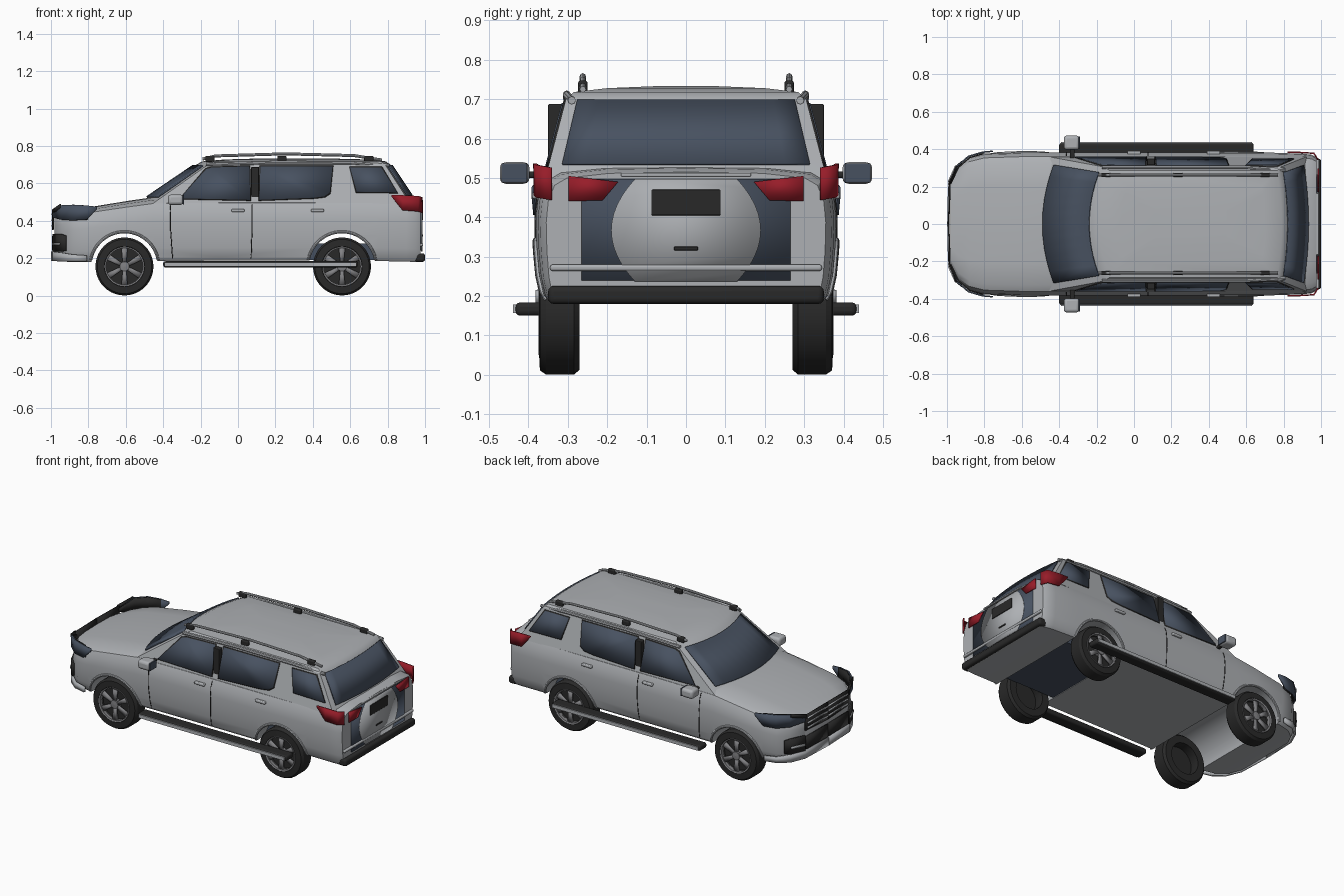
import bpy, bmesh, math
from mathutils import Vector

if "Cube" in bpy.data.objects:
    bpy.data.objects.remove(bpy.data.objects["Cube"])


def material(name, r, g, b):
    m = bpy.data.materials.new(name)
    m.diffuse_color = (r, g, b, 1)
    m.use_nodes = True
    m.node_tree.nodes["Principled BSDF"].inputs["Base Color"].default_value = (r, g, b, 1)
    return m


PAINT = material("silver_paint", .42, .435, .455)
GLASS = material("blue_grey_glass", .064, .083, .118)
BLACK = material("black_trim", .022, .022, .022)
RED = material("red_lamp", .31, .012, .022)
ALLOY = material("wheel_alloy", .22, .22, .23)
parts = []


def add(name, bm, mat, mirror=False, thick=0, bevel=0):
    bmesh.ops.recalc_face_normals(bm, faces=bm.faces)
    me = bpy.data.meshes.new(name)
    bm.to_mesh(me)
    bm.free()
    ob = bpy.data.objects.new(name, me)
    bpy.context.collection.objects.link(ob)
    me.materials.append(mat)
    if thick:
        m = ob.modifiers.new("thickness", 'SOLIDIFY')
        m.thickness, m.offset = thick, 0
    if bevel:
        m = ob.modifiers.new("bevel", 'BEVEL')
        m.width, m.segments = bevel, 3
    if mirror:
        m = ob.modifiers.new("mirror", 'MIRROR')
        m.use_axis = (False, True, False)
        m.use_mirror_merge = False
    parts.append(ob)
    return ob


def grid(rows, closed=False, caps=False):
    bm = bmesh.new()
    vs = [[bm.verts.new(p) for p in row] for row in rows]
    n = len(rows[0])
    for a, b in zip(vs, vs[1:]):
        for i in range(n if closed else n - 1):
            j = (i + 1) % n
            bm.faces.new((a[i], a[j], b[j], b[i]))
    if caps:
        bm.faces.new(vs[0])
        bm.faces.new(vs[-1])
    return bm


def plate(name, pts, mat, mirror=False):
    bm = bmesh.new()
    bm.faces.new([bm.verts.new(p) for p in pts])
    return add(name, bm, mat, mirror, .008)


def wall(name, pts, mat, mirror=False, thick=.008):
    """Upright band through points x, y, low z, high z."""
    return add(name, grid([[(x, y, a) for x, y, a, b in pts],
                           [(x, y, b) for x, y, a, b in pts]]), mat, mirror, thick)


def box(name, x, y, z, mat, mirror=False, bevel=.006):
    bm = bmesh.new()
    bmesh.ops.create_cube(bm, size=1)
    for v in bm.verts:
        v.co = [(r[0] + r[1]) / 2 + c * (r[1] - r[0]) for c, r in zip(v.co, (x, y, z))]
    return add(name, bm, mat, mirror, 0, bevel)


def tube(name, pts, radius, mat, sides=8):
    pts = [Vector(p) for p in pts]
    rows = []
    for i, p in enumerate(pts):
        d = (pts[min(i + 1, len(pts) - 1)] - pts[max(i - 1, 0)]).normalized()
        u = d.cross(Vector((0, 1, 0)) if abs(d.y) < .8 else Vector((0, 0, 1))).normalized()
        w = d.cross(u)
        rows.append([p + radius * (u * math.cos(t) + w * math.sin(t))
                     for t in (2 * math.pi * k / sides for k in range(sides))])
    return add(name, grid(rows, True, True), mat, True)


def lerp(a, b, t):
    return a + (b - a) * t


# Lower body: stations of x, bottom, top, half width
STATIONS = [(-.982, .19, .425, .22), (-.94, .182, .437, .305), (-.88, .18, .452, .355),
            (-.8, .18, .472, .376), (-.6, .182, .505, .383), (-.45, .185, .527, .383),
            (-.1, .187, .53, .383), (.4, .187, .53, .383), (.75, .185, .53, .381),
            (.9, .182, .53, .376), (.95, .18, .525, .37), (.977, .18, .515, .355)]
SECTION = [(0, 1), (.55, .99), (.85, .955), (.94, .9), (.985, .78), (1, .62),
           (.995, .4), (.98, .2), (.95, .05), (.91, 0)]


def side_y(x, z):
    for a, b in zip(STATIONS, STATIONS[1:]):
        if x <= b[0]:
            break
    t = (x - a[0]) / (b[0] - a[0])
    lo, hi, w = (lerp(a[i], b[i], t) for i in (1, 2, 3))
    f = min(max((z - lo) / (hi - lo), 0), 1)
    for (p, q), (r, s) in zip(SECTION, SECTION[1:]):
        if f >= s:
            return w * lerp(r, p, (f - s) / (q - s))
    return w * .91


rows = []
for x, lo, hi, w in STATIONS:
    half = [(x, w * p, lerp(lo, hi, q)) for p, q in SECTION]
    rows.append(half + [(x, -y, z) for x, y, z in reversed(half[1:])])
body = add("lower_body", grid(rows, True, True), PAINT)

# Wheel arches cut right through the body
WHEELS = (-.607, .556)
cutters = []
for wx in WHEELS:
    bpy.ops.mesh.primitive_cylinder_add(vertices=48, radius=.179, depth=1.2,
                                        location=(wx, 0, .158), rotation=(math.pi / 2, 0, 0))
    cutter = bpy.context.object
    cutter.hide_render = True
    cutters.append(cutter)
    m = body.modifiers.new("arch", 'BOOLEAN')
    m.operation, m.solver, m.object = 'DIFFERENCE', 'EXACT', cutter
bpy.context.view_layer.update()
body.data = bpy.data.meshes.new_from_object(body.evaluated_get(bpy.context.evaluated_depsgraph_get()))
body.modifiers.clear()
for c in cutters:
    bpy.data.objects.remove(c)
body.data.materials.clear()
body.data.materials.append(PAINT)
box("rear_underfloor", (.37, .742), (-.268, .268), (.19, .28), GLASS, False, 0)

# Cabin: rings of z, front x, rear x, half width
RINGS = [(.49, -.535, .955, .36), (.70, -.225, .815, .305), (.718, -.19, .79, .285),
         (.728, -.07, .7, .2), (.733, .1, .5, .08)]
STEPS = [i / 5 for i in range(-5, 6)]


def cabin_point(ring, s, front):
    z, f, r, w = ring
    bow = s * s * w / .33
    return Vector((f + .07 * bow if front else r - .03 * bow, w * s, z))


add("cabin", grid([[cabin_point(r, s, True) for s in STEPS] +
                   [cabin_point(r, -s, False) for s in STEPS] for r in RINGS], True, True), PAINT)


def screen(name, front, t0, t1, width, normal):
    out = Vector(normal) * .005
    rows = []
    for t in (t0, t1):
        ring = [lerp(a, b, t) for a, b in zip(RINGS[0], RINGS[1])]
        rows.append([cabin_point(ring, s * width, front) + out for s in STEPS])
    add(name, grid(rows), GLASS, False, .008)


screen("windscreen", True, .16, .96, .9, (-.59, 0, .8))
screen("rear_window", False, .2, .97, .9, (.83, 0, .55))


# Side windows with dark surrounds
def pane(name, pts, grow, lift, mat):
    cx = sum(p[0] for p in pts) / len(pts)
    cz = sum(p[1] for p in pts) / len(pts)
    pts = [(x + math.copysign(grow, x - cx), z + math.copysign(grow, z - cz)) for x, z in pts]
    plate(name, [(x, lerp(.36, .305, (z - .49) / .21) + lift, z) for x, z in pts], mat, True)


WINDOWS = {"front_door_window": [(-.31, .52), (-.17, .675), (-.14, .684), (.06, .69), (.065, .512)],
           "rear_door_window": [(.115, .512), (.12, .69), (.505, .69), (.49, .55), (.46, .53), (.4, .523)],
           "quarter_window": [(.635, .555), (.6, .684), (.765, .685), (.85, .552)]}
for name, pts in WINDOWS.items():
    pane(name + "_surround", pts, .005, .001, BLACK)
    pane(name, pts, 0, .004, GLASS)
box("door_pillar", (.07, .112), (.315, .35), (.49, .688), BLACK, True, .004)

# Door seams, handles and arch lips follow the body side
SEAMS = {"front_door_seam": [(-.36, .5), (-.36, .35), (-.35, .2)],
         "middle_door_seam": [(.075, .5), (.075, .35), (.07, .2)]}
for name, pts in SEAMS.items():
    path = [(lerp(a[0], b[0], k / 8), lerp(a[1], b[1], k / 8))
            for a, b in zip(pts, pts[1:]) for k in range(8)] + pts[-1:]
    tube(name, [(x, side_y(x, z), z) for x, z in path], .0025, BLACK)
for name, x in (("front_door_handle", 0), ("rear_door_handle", .425)):
    box(name, (x - .035, x + .035), (.37, .391), (.447, .463), PAINT, True, .005)
for name, wx in zip(("front_arch_lip", "rear_arch_lip"), WHEELS):
    arc = [(wx + .183 * math.cos(a), .158 + .183 * math.sin(a))
           for a in (math.pi * (.06 + .88 * i / 24) for i in range(25))]
    tube(name, [(x, side_y(x, z), z) for x, z in arc], .008, PAINT)

# Wheels
TYRE = [(.098, .27), (.143, .27), (.155, .284), (.155, .356), (.145, .371), (.108, .373), (.098, .355)]


def lathe(name, wx, profile, mat):
    rows = [[(wx + r * math.cos(t), y, .156 + r * math.sin(t)) for r, y in profile]
            for t in (2 * math.pi * i / 40 for i in range(41))]
    bm = grid(rows, True)
    bmesh.ops.remove_doubles(bm, verts=bm.verts, dist=.0001)
    add(name, bm, mat, True)


for end, wx in zip(("front", "rear"), WHEELS):
    lathe(end + "_tyre", wx, TYRE, BLACK)
    lathe(end + "_wheel_dish", wx, [(.001, .33), (.1, .33), (.1, .34), (.001, .34)], BLACK)
    lathe(end + "_rim", wx, [(.098, .35), (.106, .35), (.106, .375), (.098, .372)], ALLOY)
    lathe(end + "_hub", wx, [(.001, .34), (.028, .34), (.025, .37), (.001, .372)], ALLOY)
    bm = bmesh.new()
    for k in range(6):
        a = math.pi * k / 3 + math.pi / 6
        d, n = Vector((math.cos(a), 0, math.sin(a))), Vector((-math.sin(a), 0, math.cos(a)))
        mid = Vector((wx, .36, .156))
        bm.faces.new([bm.verts.new(mid + d * r + n * h)
                      for r, h in ((.015, -.009), (.1, -.017), (.1, .017), (.015, .009))])
    add(end + "_spokes", bm, ALLOY, True, .012)

# Running boards, mirrors and roof rails
box("running_board", (-.4, .64), (.36, .433), (.15, .184), BLACK, True, .012)
box("running_board_strip", (-.39, .63), (.425, .439), (.157, .178), PAINT, True, 0)
box("mirror_shell", (-.375, -.292), (.397, .473), (.485, .54), PAINT, True, .016)
box("mirror_glass", (-.296, -.288), (.403, .469), (.488, .537), GLASS, True, .003)
box("mirror_stem", (-.342, -.318), (.34, .405), (.5, .516), BLACK, True)
tube("roof_rail", [(-.19, .262, .73), (-.12, .262, .747), (.25, .262, .758),
                   (.62, .262, .749), (.77, .262, .725)], .008, PAINT)
for i, x in enumerate((-.15, .235, .7)):
    box("rail_foot_%d" % (i + 1), (x - .025, x + .025), (.25, .274), (.715, .747), BLACK, True)
tube("roof_gutter", [(-.17, .303, .702), (.2, .303, .712), (.6, .303, .71), (.81, .29, .697)], .01, PAINT)

# Nose: grille, lamps and bumper
wall("grille", [(-.99, 0, .35, .458), (-.987, .22, .36, .456)], BLACK, True)
for i, z in enumerate((.37, .4, .43)):
    wall("grille_slat_%d" % (i + 1), [(-.994, 0, z, z + .008), (-.991, .2, z, z + .008)], PAINT, True)
NOSE = [(-.988, .22), (-.945, .31), (-.885, .362), (-.81, .384), (-.755, .389)]
LAMP_Z = [(.418, .44), (.406, .483), (.402, .486), (.406, .482), (.46, .476)]
wall("headlamp", [p + z for p, z in zip(NOSE, LAMP_Z)], GLASS, True)
wall("headlamp_backing", [(x + .007, y - .007, a, b) for (x, y), (a, b) in zip(NOSE[:4], LAMP_Z)],
     BLACK, True, .007)
wall("headlamp_brow", [(-.991, .21, .436, .46), (-.95, .31, .468, .489)], BLACK, True)
wall("lower_intake", [(-.99, 0, .24, .32), (-.987, .21, .24, .32)], BLACK, True)
wall("fog_lamp_surround", [(-.986, .22, .235, .33), (-.947, .308, .235, .33), (-.92, .332, .24, .32)],
     BLACK, True, .012)
wall("fog_lamp_bar", [(-.992, .225, .27, .282), (-.953, .312, .27, .282)], PAINT, True)
wall("front_bumper", [(-.993, 0, .185, .235), (-.985, .22, .185, .235), (-.945, .308, .183, .23),
                      (-.885, .358, .183, .22), (-.81, .376, .183, .215)], PAINT, True, .012)

# Tail: gate panel, lamps, plate and bumper
plate("tailgate_panel", [(.977, -.265, .24), (.977, .265, .24), (.977, .265, .497), (.977, -.265, .497)], GLASS)
curve = [(.19 - .06 * (k / 6) ** 2, .367 + .13 * k / 6) for k in range(-6, 7)]
plate("tailgate_centre", [(.982, y, z) for y, z in curve] +
      [(.982, -y, z) for y, z in reversed(curve)], PAINT)
box("number_panel", (.98, .99), (-.088, .088), (.405, .47), BLACK, False, .003)
box("tailgate_handle", (.98, .99), (-.03, .03), (.316, .326), BLACK, False, .002)
box("tailgate_ledge", (.965, .988), (-.165, .165), (.503, .513), PAINT, False, .003)
box("tail_bar", (.97, .99), (-.345, .345), (.264, .28), PAINT, False, .006)
plate("inner_tail_lamp", [(.985, .298, .505), (.985, .172, .49), (.985, .212, .443), (.985, .298, .441)], RED, True)
wall("outer_tail_lamp", [(.82, .384, .53, .537), (.88, .383, .456, .537),
                         (.962, .378, .45, .533), (.984, .342, .444, .526)], RED, True)
box("rear_bumper", (.945, 1), (-.35, .35), (.18, .226), BLACK, False, .014)

# Smooth shading with crisp edges
bpy.ops.object.select_all(action='DESELECT')
for ob in parts:
    ob.select_set(True)
bpy.context.view_layer.objects.active = body
bpy.ops.object.shade_smooth_by_angle(angle=math.radians(32))
